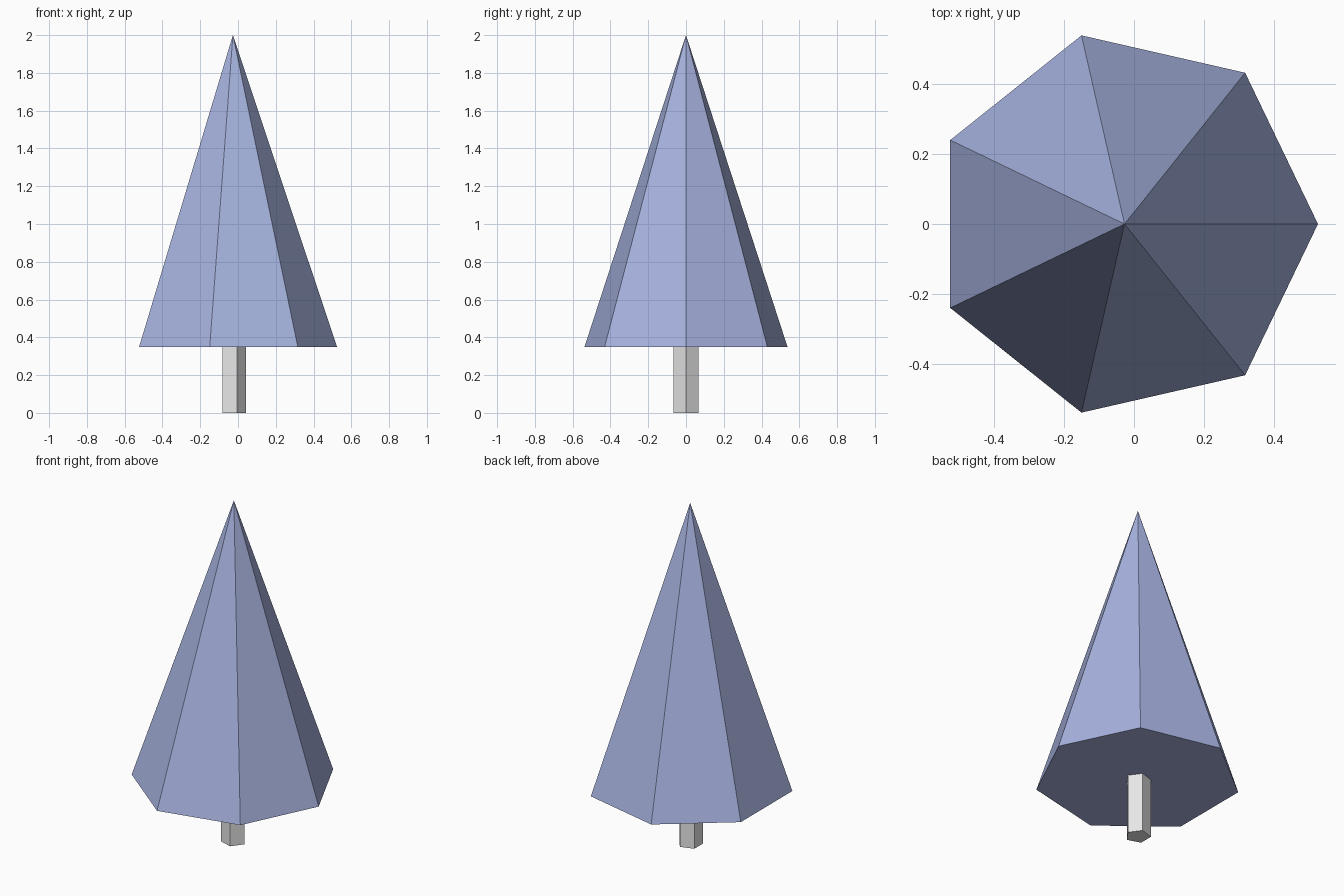
import bpy

cube = bpy.data.objects.get("Cube")
if cube:
    bpy.data.objects.remove(cube, do_unlink=True)

AXIS_X = -0.027      # shared axis of trunk and foliage
FOLIAGE_BASE = 0.35
TOP = 2.0


def make_material(name, rgb):
    mat = bpy.data.materials.new(name)
    mat.use_nodes = True
    color = (*rgb, 1.0)
    mat.diffuse_color = color
    bsdf = next(n for n in mat.node_tree.nodes if n.type == 'BSDF_PRINCIPLED')
    bsdf.inputs["Base Color"].default_value = color
    return mat


def tapered_prism(name, sides, r_low, r_high, z_low, z_high, mat):
    """Flat-shaded cone or prism with its first corner pointing to +x."""
    bpy.ops.mesh.primitive_cone_add(
        vertices=sides, radius1=r_low, radius2=r_high, depth=z_high - z_low,
        location=(AXIS_X, 0, (z_low + z_high) / 2))
    obj = bpy.context.object
    obj.name = name
    # Put a corner on +x whatever corner the primitive starts from
    corner = obj.data.vertices[0].co
    angle = corner.to_2d().angle_signed((1, 0))
    obj.rotation_euler.z = -angle
    bpy.ops.object.transform_apply(location=False, rotation=True, scale=False)
    bpy.ops.object.shade_flat()
    obj.data.materials.append(mat)
    return obj


# Foliage: seven-sided pointed cone
foliage_blue = make_material("soft blue", (0.39, 0.455, 0.75))
tapered_prism("foliage", 7, 0.551, 0.0, FOLIAGE_BASE, TOP, foliage_blue)

# Trunk: five-sided post
trunk_grey = make_material("light grey", (0.8, 0.8, 0.8))
tapered_prism("trunk", 5, 0.069, 0.069, 0.0, FOLIAGE_BASE, trunk_grey)
